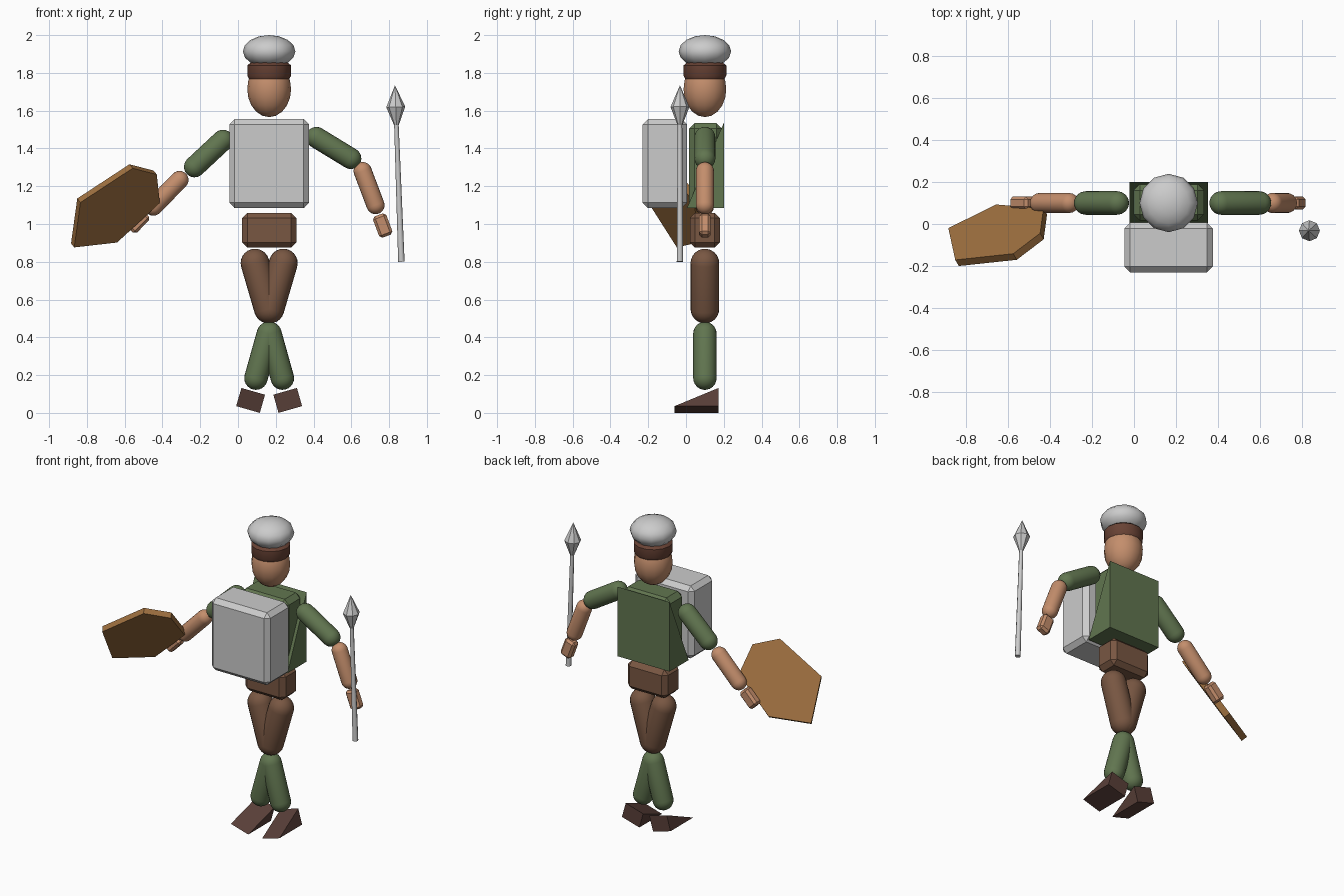
import bpy, bmesh
from math import sin, cos, pi, radians, atan2
from mathutils import Vector, Matrix

if "Cube" in bpy.data.objects:
    bpy.data.objects.remove(bpy.data.objects["Cube"])

CX, CY = 0.165, 0.10  # body axis


def material(name, rgb):
    m = bpy.data.materials.new(name)
    m.diffuse_color = (*rgb, 1)
    m.use_nodes = True
    m.node_tree.nodes["Principled BSDF"].inputs["Base Color"].default_value = m.diffuse_color
    return m


SKIN = material("skin", (0.55, 0.27, 0.15))
GREEN = material("green cloth", (0.12, 0.18, 0.08))
BROWN = material("brown cloth", (0.19, 0.095, 0.055))
BAND = material("band leather", (0.14, 0.055, 0.035))
SHOE = material("shoe leather", (0.10, 0.05, 0.04))
WOOD = material("wood", (0.34, 0.16, 0.05))


def finish(name, bm, mat=None, matrix=None, smooth=None):
    if matrix:
        bm.transform(matrix)
    bmesh.ops.recalc_face_normals(bm, faces=bm.faces)
    me = bpy.data.meshes.new(name)
    bm.to_mesh(me)
    bm.free()
    ob = bpy.data.objects.new(name, me)
    bpy.context.collection.objects.link(ob)
    if mat:
        me.materials.append(mat)
    if smooth:
        bpy.ops.object.select_all(action='DESELECT')
        ob.select_set(True)
        bpy.context.view_layer.objects.active = ob
        bpy.ops.object.shade_smooth_by_angle(angle=radians(smooth))
    return ob


def lathe(name, profile, segs, mat=None, matrix=None, smooth=45):
    """Closed solid of revolution from (radius, z) points."""
    bm = bmesh.new()
    rings = []
    for r, z in profile:
        n = segs if r > 1e-5 else 1
        rings.append([bm.verts.new((r * cos(2 * pi * i / segs), r * sin(2 * pi * i / segs), z))
                      for i in range(n)])
    for a, b in zip(rings, rings[1:]):
        for i in range(segs):
            j = (i + 1) % segs
            quad = [a[i % len(a)], a[j % len(a)], b[j % len(b)], b[i % len(b)]]
            bm.faces.new(list(dict.fromkeys(quad)))
    for ring in (rings[0], rings[-1]):
        if len(ring) > 1:
            bm.faces.new(ring)
    return finish(name, bm, mat, matrix, smooth)


def along(p, q):
    d = Vector(q) - Vector(p)
    return Matrix.Translation(p) @ d.to_track_quat('Z', 'Y').to_matrix().to_4x4()


def capsule(name, p, q, r, mat):
    p, q = Vector((p[0], CY, p[1])), Vector((q[0], CY, q[1]))
    length, n = (q - p).length, 6
    low = [(r * sin(pi / 2 * i / n), -r * cos(pi / 2 * i / n)) for i in range(n + 1)]
    high = [(a, length - z) for a, z in reversed(low)]
    return lathe(name, low + high, 20, mat, along(p, q))


def ellipsoid(name, r, h, z, segs, rings, mat=None):
    prof = [(r * sin(pi * i / rings), -h * cos(pi * i / rings)) for i in range(rings + 1)]
    prof[-1] = (0, h)
    return lathe(name, prof, segs, mat, Matrix.Translation((CX, CY, z)))


def box(name, center, size, bevel, mat=None, tilt=0):
    bm = bmesh.new()
    bmesh.ops.create_cube(bm, size=1)
    bm.transform(Matrix.Diagonal((*size, 1)))
    bmesh.ops.bevel(bm, geom=bm.edges[:], offset=bevel, segments=1, affect='EDGES')
    return finish(name, bm, mat, Matrix.Translation(center) @ Matrix.Rotation(tilt, 4, 'Y'))


def prism(name, points, offset, mat, matrix=None):
    """Extrude a flat polygon by an offset vector."""
    bm = bmesh.new()
    face = bm.faces.new([bm.verts.new(p) for p in points])
    out = bmesh.ops.extrude_face_region(bm, geom=[face], use_keep_orig=True)
    bmesh.ops.translate(bm, vec=offset,
                        verts=[g for g in out['geom'] if isinstance(g, bmesh.types.BMVert)])
    return finish(name, bm, mat, matrix)


# Head, headband and cap
ellipsoid("head", 0.116, 0.148, 1.714, 14, 10, SKIN)
lathe("headband", [(0.105, 1.765), (0.116, 1.785), (0.116, 1.84), (0.09, 1.86)], 14, BAND,
      Matrix.Translation((CX, CY, 0)))
ellipsoid("cap", 0.139, 0.086, 1.914, 12, 8)

# Torso, cape wedge behind it, chest pack and hips
box("torso", (CX, 0.103, 1.312), (0.335, 0.175, 0.446), 0.03, GREEN)
prism("cape", [(-0.022, 0.2, 1.085), (-0.022, 0.2, 1.535), (-0.022, 0.005, 1.085)],
      (0.374, 0, 0), GREEN)
box("chest_pack", (CX, -0.112, 1.32), (0.422, 0.236, 0.47), 0.028)
box("hips", (CX, CY, 0.967), (0.288, 0.16, 0.184), 0.028, BROWN)

# Arms: shoulder, elbow, forearm ends, hand centre
arms = {
    "right": [(-0.08, 1.443), (-0.23, 1.303), (-0.31, 1.233), (-0.448, 1.092), (-0.53, 1.013)],
    "left": [(0.415, 1.458), (0.597, 1.347), (0.66, 1.28), (0.728, 1.10), (0.766, 0.992)],
}
for side, (a, b, c, d, h) in arms.items():
    capsule(side + "_upper_arm", a, b, 0.056, GREEN)
    capsule(side + "_forearm", c, d, 0.048, SKIN)
    box(side + "_hand", (h[0], CY, h[1]), (0.075, 0.06, 0.12), 0.014, SKIN,
        atan2(d[0] - c[0], d[1] - c[1]))

# Legs and wedge shoes, mirrored about the body axis
for side, s in (("right", -1), ("left", 1)):
    capsule(side + "_thigh", (CX + s * 0.075, 0.793), (CX + s * 0.004, 0.55), 0.076, BROWN)
    capsule(side + "_shin", (CX + s * 0.004, 0.42), (CX + s * 0.07, 0.184), 0.062, GREEN)
    prism(side + "_shoe", [(-0.065, 0.172, 0), (-0.065, 0.172, 0.1), (-0.065, -0.06, 0)],
          (0.13, 0, 0), SHOE,
          Matrix.Translation((CX + s * 0.112, 0, 0.018)) @ Matrix.Rotation(-s * radians(16), 4, 'Y'))

# Tilted six-sided shield: outline in x, z laid onto a slanted plane
outline = [(-0.558, 1.295), (-0.43, 1.262), (-0.414, 1.11),
           (-0.64, 0.902), (-0.867, 0.876), (-0.834, 1.114)]
prism("shield", [(x, -0.2 + 0.577 * (x + 0.834) - 0.716 * (z - 1.114), z) for x, z in outline],
      (-0.017, 0.029, 0.021), WOOD)

# Spear
foot, tip = Vector((0.865, -0.032, 0.80)), Vector((0.831, -0.032, 1.735))
lean = along(foot, tip)
lathe("spear_shaft", [(0.017, 0), (0.012, 0.73)], 8, None, lean)
lathe("spear_head", [(0.013, 0.725), (0.05, 0.82), (0, (tip - foot).length)], 8, None, lean, 20)
